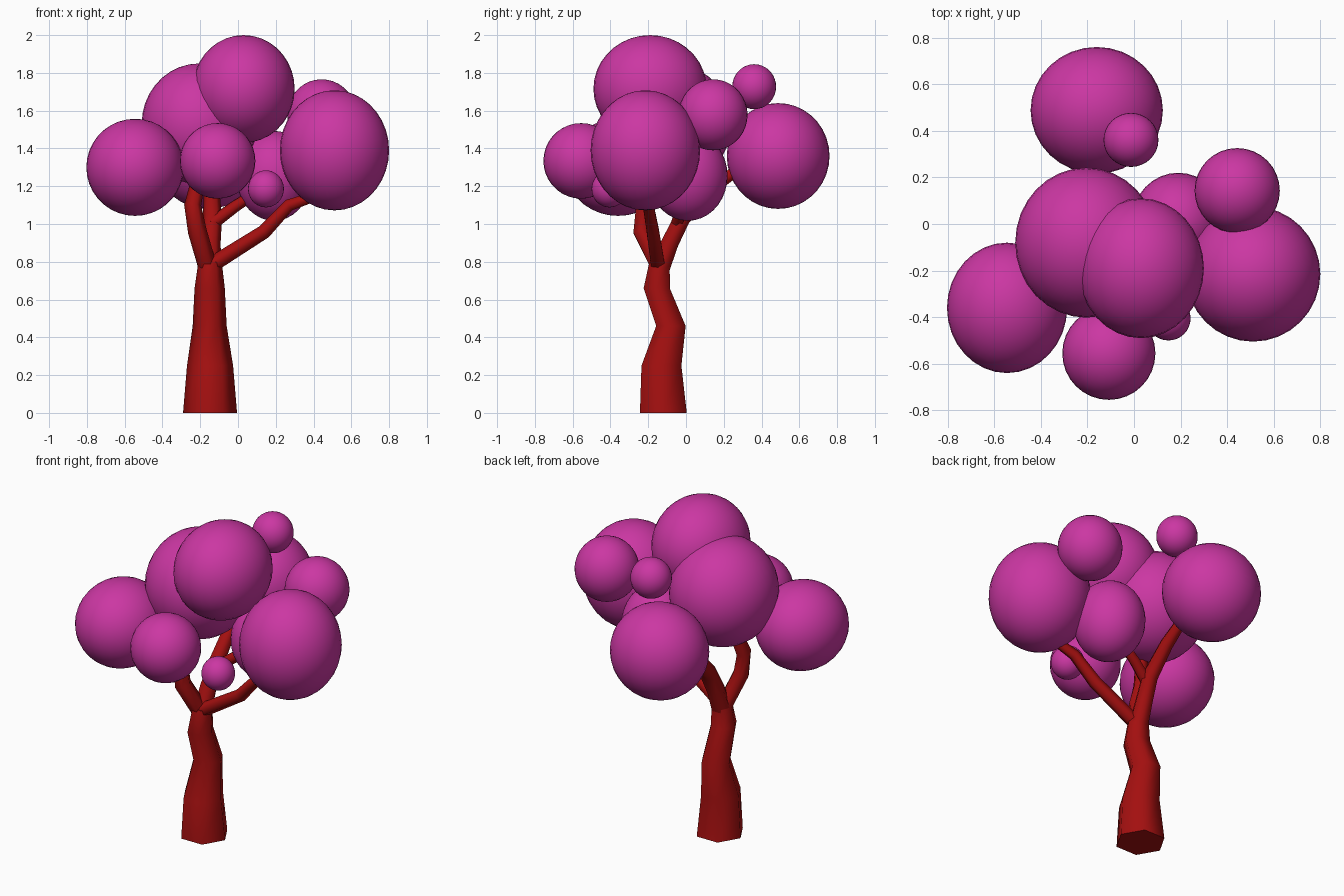
import bpy, bmesh, math
from mathutils import Vector

if "Cube" in bpy.data.objects:
    bpy.data.objects.remove(bpy.data.objects["Cube"])


def material(name, rgb):
    m = bpy.data.materials.new(name)
    m.diffuse_color = (*rgb, 1)
    m.use_nodes = True
    m.node_tree.nodes["Principled BSDF"].inputs["Base Color"].default_value = m.diffuse_color
    return m


bark = material("red bark", (0.37, 0.005, 0.005))
leaf = material("magenta foliage", (0.60, 0.038, 0.365))


def finish(name, bm, mat, angle):
    mesh = bpy.data.meshes.new(name)
    bmesh.ops.recalc_face_normals(bm, faces=bm.faces)
    bm.to_mesh(mesh)
    bm.free()
    mesh.materials.append(mat)
    ob = bpy.data.objects.new(name, mesh)
    bpy.context.collection.objects.link(ob)
    bpy.ops.object.select_all(action='DESELECT')
    ob.select_set(True)
    bpy.context.view_layer.objects.active = ob
    bpy.ops.object.shade_smooth_by_angle(angle=math.radians(angle))


def limb(name, pts, level=False):
    """Six-sided tapering tube through (x, y, z, radius) points."""
    bm = bmesh.new()
    pos = [Vector(p[:3]) for p in pts]
    rings = []
    for i, p in enumerate(pos):
        t = (pos[min(i + 1, len(pos) - 1)] - pos[max(i - 1, 0)]).normalized()
        if level:
            t = Vector((0, 0, 1))
        v = t.cross(Vector((1, 0, 0))).normalized()
        u = v.cross(t).normalized()
        rings.append([bm.verts.new(p + pts[i][3] * (u * math.cos(a) + v * math.sin(a)))
                      for a in (k * math.pi / 3 for k in range(6))])
    for a, b in zip(rings, rings[1:]):
        for k in range(6):
            bm.faces.new((a[k], a[(k + 1) % 6], b[(k + 1) % 6], b[k]))
    bm.faces.new(rings[0])
    bm.faces.new(rings[-1])
    finish(name, bm, bark, 65)


# Trunk with a slight kink
limb("trunk", [(-.148, -.12, 0, .143), (-.148, -.13, .25, .122), (-.15, -.08, .46, .09),
               (-.15, -.155, .66, .08), (-.148, -.14, .80, .062)], level=True)

# Branches
limb("left_branch", [(-.16, -.14, .77, .05), (-.215, -.235, .96, .05),
                     (-.24, -.225, 1.10, .045), (-.2, -.17, 1.28, .035)])
limb("back_branch", [(-.148, -.14, .76, .06), (-.145, -.085, .90, .053),
                     (-.135, -.02, 1.03, .05), (-.14, .12, 1.18, .042), (-.14, .28, 1.29, .032)])
limb("middle_branch", [(-.14, -.05, 1.0, .036), (-.02, -.02, 1.09, .032), (.10, 0, 1.17, .028)])
limb("right_branch", [(-.13, -.15, .79, .042), (.14, -.175, .96, .038),
                      (.27, -.2, 1.10, .033), (.42, -.21, 1.15, .026)])

# Foliage: centre and radii of each rounded clump
clumps = {
    "top": ((.03, -.19, 1.715), (.27, .30, .285)),
    "upper_left": ((-.205, -.08, 1.53), (.305, .322, .32)),
    "left": ((-.545, -.36, 1.30), (.258, .28, .257)),
    "front": ((-.108, -.555, 1.334), (.2, .2, .2)),
    "right": ((.511, -.215, 1.39), (.289, .29, .318)),
    "back_right": ((.443, .143, 1.578), (.183, .183, .188)),
    "back": ((-.16, .488, 1.36), (.284, .272, .28)),
    "small_back": ((-.013, .361, 1.727), (.118, .116, .119)),
    "small_front": ((.148, -.405, 1.186), (.095, .095, .098)),
    "middle": ((.19, .01, 1.255), (.2, .21, .238)),
}
for name, (c, r) in clumps.items():
    bm = bmesh.new()
    bmesh.ops.create_uvsphere(bm, u_segments=32, v_segments=18, radius=1)
    for v in bm.verts:
        v.co = Vector([c[i] + v.co[i] * r[i] for i in range(3)])
    finish(name + "_foliage", bm, leaf, 60)
